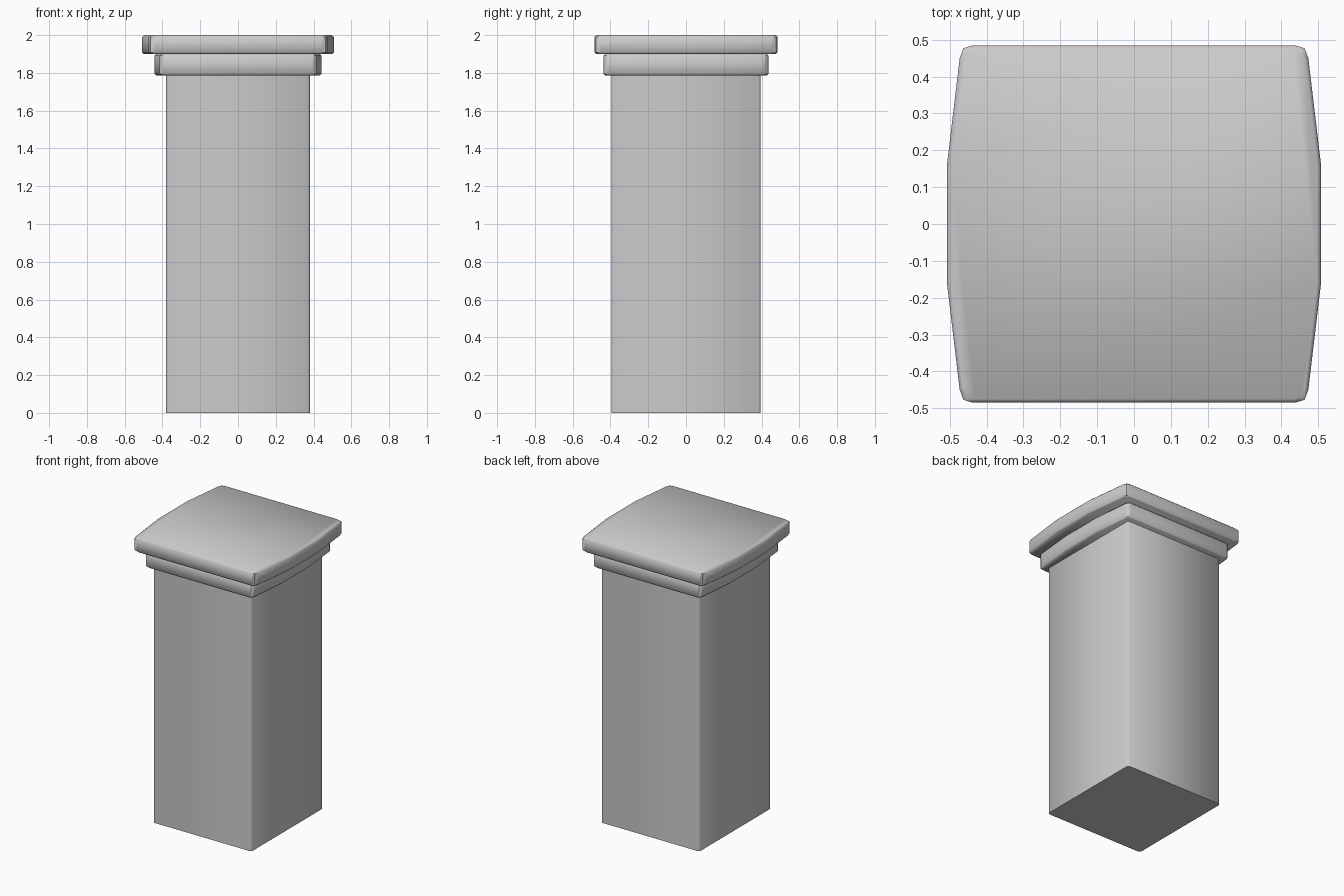
import bpy, bmesh, math

if "Cube" in bpy.data.objects:
    bpy.data.objects.remove(bpy.data.objects["Cube"])


def mirrored(quarter):
    """Complete a first-quadrant outline (side to end) into a closed loop."""
    left = [(-x, y) for x, y in reversed(quarter)]
    top = quarter + left
    return top + [(-x, -y) for x, y in top]


def stack(name, quarter, levels):
    """Loft one outline through (z, inset) levels and cap both ends."""
    bm = bmesh.new()
    rings = []
    for z, d in levels:
        ring = mirrored([(x - d, y - d) for x, y in quarter])
        rings.append([bm.verts.new((x, y, z)) for x, y in ring])
    n = len(rings[0])
    for a, b in zip(rings, rings[1:]):
        for i in range(n):
            j = (i + 1) % n
            bm.faces.new((a[i], a[j], b[j], b[i]))
    bm.faces.new(rings[0][::-1])
    bm.faces.new(rings[-1])
    me = bpy.data.meshes.new(name)
    bm.to_mesh(me)
    bm.free()
    ob = bpy.data.objects.new(name, me)
    bpy.context.collection.objects.link(ob)
    bpy.context.view_layer.objects.active = ob
    ob.select_set(True)
    bpy.ops.object.shade_smooth_by_angle(angle=math.radians(50))
    ob.select_set(False)


def slab_levels(z0, z1, b):
    return [(z0, b), (z0 + b, 0), (z1 - b, 0), (z1, b)]


# square shaft with narrow corner chamfers
stack("shaft", [(0.38, 0.385), (0.37, 0.395)], [(0, 0), (1.79, 0)])

# lower moulding, bowed on the two sides
stack("lower_moulding",
      [(0.442, 0.145), (0.417, 0.412), (0.410, 0.430), (0.393, 0.436)],
      slab_levels(1.787, 1.9, 0.008))

# top slab, bowed on the two sides
stack("top_slab",
      [(0.507, 0.165), (0.473, 0.450), (0.463, 0.477), (0.440, 0.484)],
      slab_levels(1.9, 2.0, 0.009))
